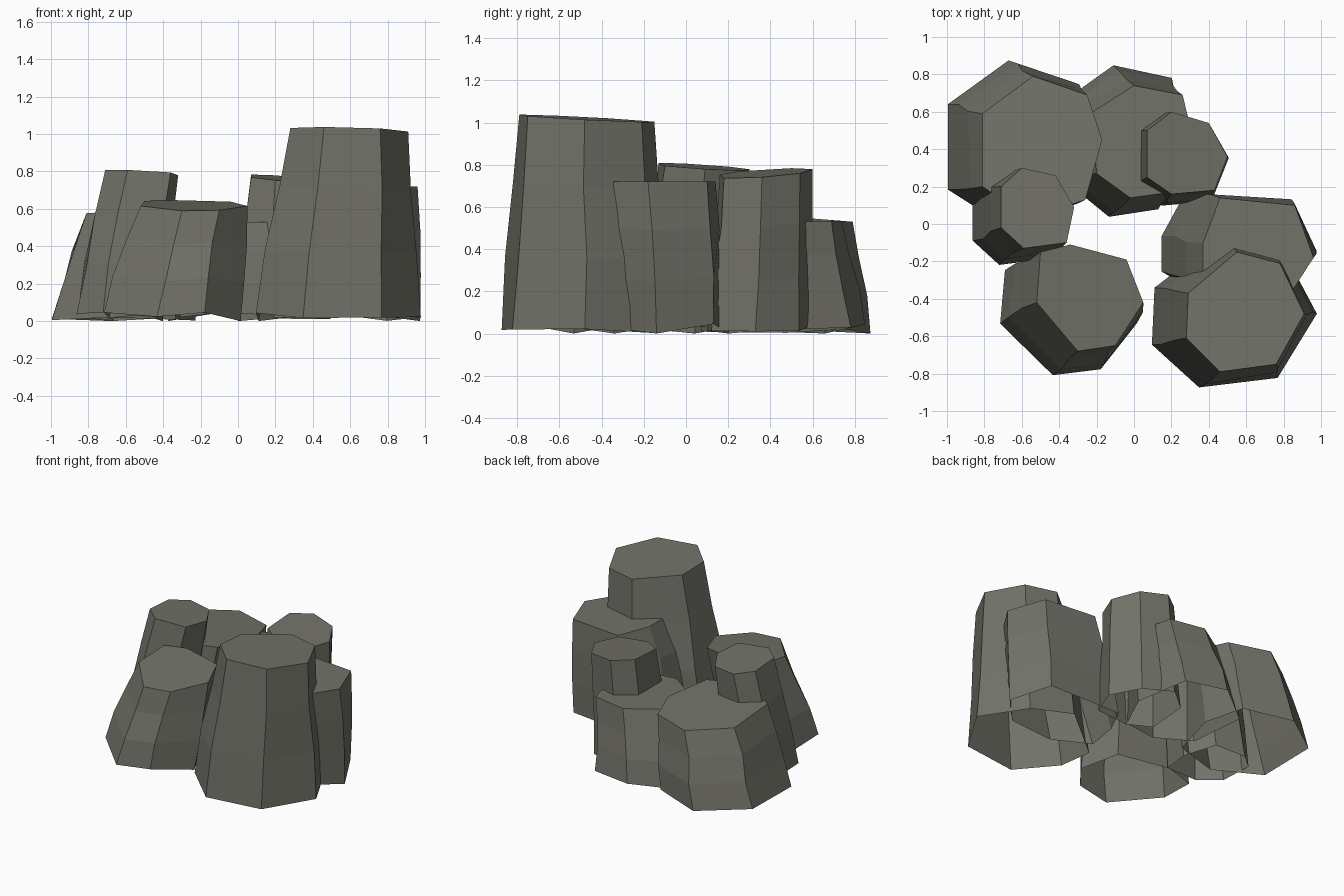
import bpy, bmesh, random

if "Cube" in bpy.data.objects:
    bpy.data.objects.remove(bpy.data.objects["Cube"])

random.seed(4)
stone = bpy.data.materials.new("grey_green_stone")
stone.diffuse_color = (0.165, 0.168, 0.138, 1)
stone.use_nodes = True
stone.node_tree.nodes["Principled BSDF"].inputs["Base Color"].default_value = stone.diffuse_color


def column(name, height, tilt, spread, shift, top):
    """Seven-sided basalt column, open underneath: its top outline widens and shifts towards the base."""
    n = len(top)
    cx = sum(p[0] for p in top) / n
    cy = sum(p[1] for p in top) / n
    base_z = [random.uniform(0.0, 0.05) for _ in top]
    base_z[random.randrange(n)] = 0.0
    bm = bmesh.new()
    rings = []
    # (fraction of height, amount of base flare, sideways jitter)
    for t, flare, jit in ((0, 1, 0), (0.34, 0.72, 0.012), (0.68, 0.36, 0.012), (1, 0, 0)):
        ring = []
        for (x, y), z0 in zip(top, base_z):
            dx, dy = x - cx, y - cy
            z1 = height + tilt[0] * dx + tilt[1] * dy
            px = x + flare * (dx * (spread[0] - 1) + shift[0]) + random.uniform(-jit, jit)
            py = y + flare * (dy * (spread[1] - 1) + shift[1]) + random.uniform(-jit, jit)
            ring.append(bm.verts.new((px, py, z0 + (z1 - z0) * t)))
        rings.append(ring)
    for a, b in zip(rings, rings[1:]):
        for i in range(n):
            j = (i + 1) % n
            bm.faces.new((a[i], a[j], b[j], b[i]))
    bm.faces.new(rings[-1])
    bmesh.ops.recalc_face_normals(bm, faces=bm.faces)
    mesh = bpy.data.meshes.new(name)
    bm.to_mesh(mesh)
    bm.free()
    mesh.materials.append(stone)
    bpy.context.collection.objects.link(bpy.data.objects.new(name, mesh))


# Back row
column("back_left_column", 0.56, (0.0, -0.08), (1.2, 1.17), (-0.12, 0.02),
       [(-.81, .59), (-.81, .2), (-.55, .03), (-.26, .13), (-.17, .45), (-.25, .69), (-.54, .79)])
column("back_middle_column", 0.53, (0.0, 0.0), (1.2, 1.35), (-0.1, 0.0),
       [(-.22, .6), (-.2, .27), (-.02, .14), (.2, .17), (.33, .4), (.26, .69), (0, .74)])
column("back_right_column", 0.76, (-0.08, 0.06), (1.15, 1.15), (-0.04, -0.03),
       [(.07, .5), (.07, .25), (.2, .16), (.43, .18), (.5, .36), (.4, .54), (.2, .6)])

# Left side
column("left_small_column", 0.79, (-0.05, -0.07), (1.18, 1.18), (-0.12, -0.05),
       [(-.71, .2), (-.71, -.02), (-.59, -.13), (-.36, -.1), (-.32, .09), (-.42, .26), (-.6, .3)])
column("front_left_column", 0.62, (0.0, 0.1), (1.28, 1.06), (-0.12, -0.11),
       [(-.5, -.15), (-.52, -.42), (-.3, -.68), (-.1, -.65), (.05, -.42), (-.04, -.19), (-.34, -.11)])

# Right side
column("right_column", 0.72, (0.0, 0.0), (1.4, 0.96), (-0.12, 0.04),
       [(.37, -.1), (.37, -.3), (.55, -.45), (.8, -.43), (.96, -.18), (.86, .1), (.46, .14)])
column("front_right_tall_column", 1.02, (-0.02, -0.05), (1.4, 1.27), (-0.066, 0.0),
       [(.29, -.37), (.28, -.61), (.46, -.79), (.76, -.75), (.91, -.48), (.78, -.21), (.55, -.15)])
